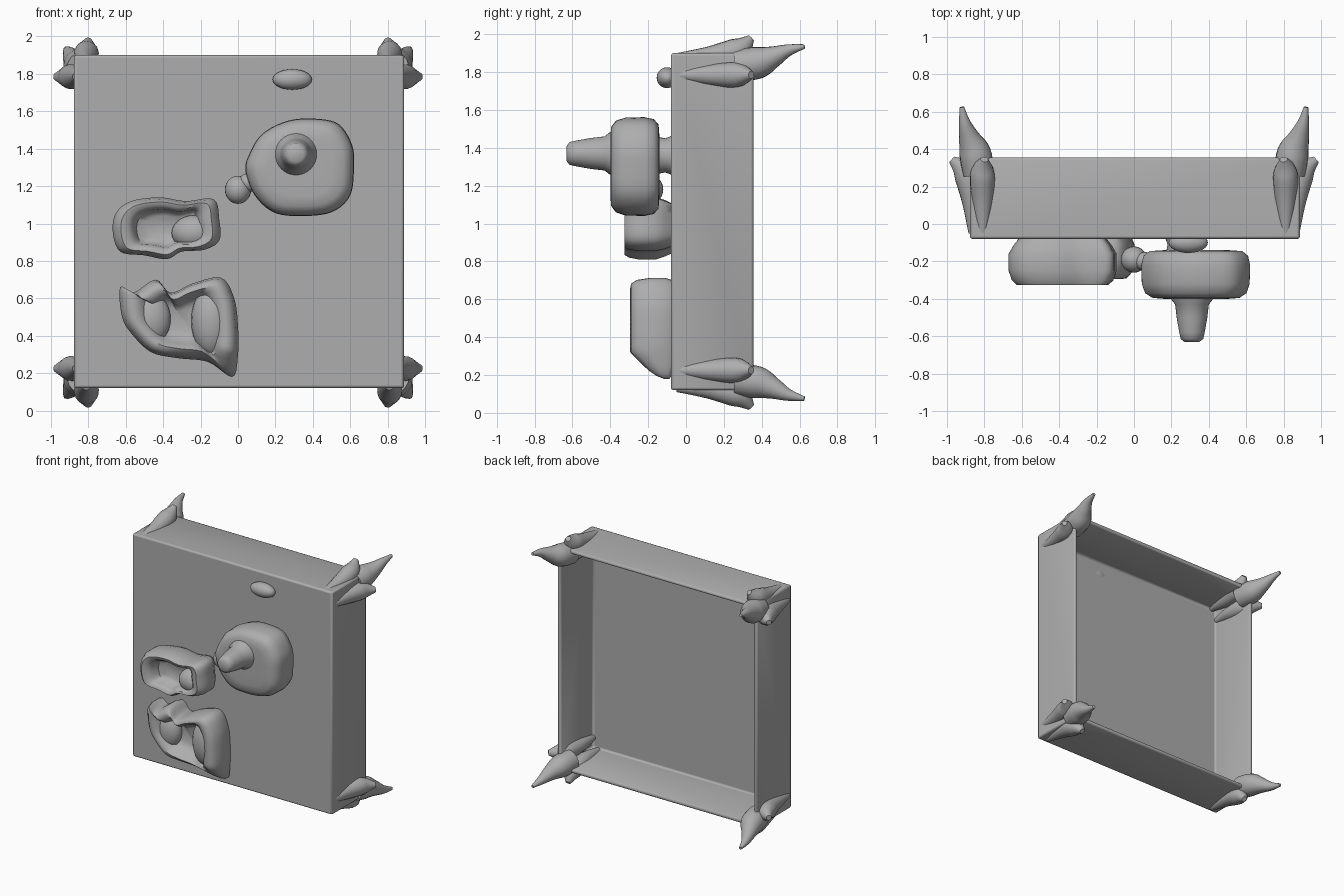
import bpy, bmesh, math
from mathutils import Vector

if "Cube" in bpy.data.objects:
    bpy.data.objects.remove(bpy.data.objects["Cube"])

# Dark grey used by every part
GREY = bpy.data.materials.new("dark_grey")
GREY.diffuse_color = (0.42, 0.42, 0.42, 1)
GREY.use_nodes = True
GREY.node_tree.nodes["Principled BSDF"].inputs["Base Color"].default_value = GREY.diffuse_color


def make(name, bm, angle=50):
    bmesh.ops.recalc_face_normals(bm, faces=bm.faces)
    me = bpy.data.meshes.new(name)
    bm.to_mesh(me)
    bm.free()
    me.materials.append(GREY)
    ob = bpy.data.objects.new(name, me)
    bpy.context.collection.objects.link(ob)
    bpy.ops.object.select_all(action='DESELECT')
    ob.select_set(True)
    bpy.context.view_layer.objects.active = ob
    bpy.ops.object.shade_smooth_by_angle(angle=math.radians(angle))
    return ob


def skin_rings(bm, rings):
    """Bridge equal-sized rings of points and cap both ends."""
    vs = [[bm.verts.new(p) for p in r] for r in rings]
    n = len(vs[0])
    for a, b in zip(vs, vs[1:]):
        for i in range(n):
            bm.faces.new((a[i], a[(i + 1) % n], b[(i + 1) % n], b[i]))
    bm.faces.new(vs[0])
    bm.faces.new(vs[-1])


def spline(pts, steps, closed):
    """Catmull-Rom through the given vectors."""
    n, out = len(pts), []
    for i in range(n if closed else n - 1):
        get = (lambda k: pts[k % n]) if closed else (lambda k: pts[min(max(k, 0), n - 1)])
        p0, p1, p2, p3 = (get(i + k) for k in (-1, 0, 1, 2))
        for s in range(steps):
            t = s / steps
            out.append(0.5 * (2 * p1 + (p2 - p0) * t + (2 * p0 - 5 * p1 + 4 * p2 - p3) * t * t
                              + (3 * p1 - p0 - 3 * p2 + p3) * t ** 3))
    return out if closed else out + [pts[-1]]


def claw(name, pts):
    """Tapered tube through (x, y, z, radius) points."""
    path = spline([Vector(p) for p in pts], 5, False)
    bm, rings = bmesh.new(), []
    for i, p in enumerate(path):
        d = (path[min(i + 1, len(path) - 1)] - path[max(i - 1, 0)]).to_3d().normalized()
        u = d.cross(Vector((0.3, 0, 1))).normalized()
        v = d.cross(u)
        rings.append([p.to_3d() + p.w * (math.cos(a) * u + math.sin(a) * v)
                      for a in (k * math.tau / 16 for k in range(16))])
    skin_rings(bm, rings)
    return make(name, bm)


def pillow(name, outline, layers, steps=5, slope_z=None):
    """Closed xz outline stacked along y; layers are (y, scale).
    Below slope_z the front falls back towards the tray."""
    loop = spline([Vector(p) for p in outline], steps, True)
    c = sum(loop, Vector((0, 0))) / len(loop)
    rings = []
    for y, s in layers:
        ring = [Vector((c.x + (p.x - c.x) * s, y, c.y + (p.y - c.y) * s)) for p in loop]
        for p in ring:
            if slope_z and p.z < slope_z:
                p.y = -.075 + (p.y + .075) * max(.35, 1 - (slope_z - p.z) * 4.5)
        rings.append(ring)
    bm = bmesh.new()
    skin_rings(bm, rings)
    return make(name, bm)


def ball(name, loc, size):
    bm = bmesh.new()
    bmesh.ops.create_uvsphere(bm, u_segments=24, v_segments=14, radius=1)
    for v in bm.verts:
        v.co = Vector(loc) + Vector([a * b for a, b in zip(v.co, size)])
    return make(name, bm)


def circle(cx, cz, r, n=16):
    return [(cx + r * math.cos(k * math.tau / n), cz + r * math.sin(k * math.tau / n))
            for k in range(n)]


# Tray: front panel with four walls, open at the back
bm = bmesh.new()
bmesh.ops.create_cube(bm, size=1)
for v in bm.verts:
    v.co = (0.005 + v.co.x * 1.765, 0.138 + v.co.y * 0.435, 1.01 + v.co.z * 1.78)
bmesh.ops.delete(bm, geom=[f for f in bm.faces if f.calc_center_median().y > 0.3],
                 context='FACES')
tray = make("tray", bm, 30)
m = tray.modifiers.new("walls", 'SOLIDIFY')
m.thickness, m.offset, m.use_even_offset = 0.03, -1, True
m = tray.modifiers.new("soft_edges", 'BEVEL')
m.width, m.segments = 0.013, 2

# Three claws on every corner
MID = 1.005
for sx, side in ((-1, "left"), (1, "right")):
    for sz, level in ((-1, "bottom"), (1, "top")):
        shapes = {
            "side_claw": [(.86, -.05, .78, .025), (.865, .12, .78, .055),
                          (.90, .27, .78, .065), (.975, .345, .78, .02)],
            "outer_claw": [(.81, -.05, .87, .025), (.81, .12, .875, .055),
                           (.81, .27, .91, .065), (.80, .345, .975, .02)],
            "back_claw": [(.83, .27, .83, .085), (.85, .38, .845, .085), (.88, .46, .875, .058),
                          (.905, .54, .91, .032), (.92, .625, .93, .012)]}
        for part, pts in shapes.items():
            claw(f"{level}_{side}_{part}",
                 [(sx * x, y, MID + sz * z, r) for x, y, z, r in pts])

# Round knob with its shaft and mount
pillow("knob", [(.62, 1.30), (.61, 1.42), (.54, 1.53), (.42, 1.56), (.27, 1.55), (.13, 1.48),
                (.06, 1.37), (.04, 1.28), (.09, 1.15), (.19, 1.06), (.33, 1.04), (.50, 1.06),
                (.60, 1.15)],
       [(-.14, .6), (-.145, .85), (-.17, .96), (-.22, 1), (-.32, .99), (-.37, .93),
        (-.395, .8), (-.40, .6), (-.40, .3)])
pillow("knob_shaft", circle(.31, 1.37, .1),
       [(-.37, 1.15), (-.405, 1.1), (-.43, .9), (-.5, .82), (-.58, .68), (-.615, .6),
        (-.63, .4)], 2)
pillow("knob_mount", circle(.27, 1.36, .1), [(-.07, 1.05), (-.11, .9), (-.16, 1)], 2)

# Small bumps
ball("knob_side_bump", (0, -.19, 1.18), (.07, .07, .075))
ball("bump_stalk", (.06, -.20, 1.22), (.06, .05, .05))
ball("upper_bump", (.29, -.10, 1.77), (.105, .055, .055))

# Oval lump with a hollow front
pillow("oval_lump", [(-.67, .96), (-.65, 1.06), (-.57, 1.12), (-.42, 1.14), (-.28, 1.12),
                     (-.13, 1.13), (-.10, 1.02), (-.10, .91), (-.18, .86), (-.30, .85),
                     (-.38, .81), (-.50, .83), (-.63, .85)],
       [(-.075, .8), (-.11, .9), (-.16, 1), (-.25, 1), (-.30, .94), (-.325, .85), (-.32, .72),
        (-.29, .62), (-.23, .56), (-.21, .4)])
ball("oval_lump_bead", (-.23, -.22, .95), (.125, .09, .095))

# Jagged lump with a hollow between two lobes
pillow("jagged_lump", [(-.63, .66), (-.56, .63), (-.44, .70), (-.36, .63), (-.24, .68),
                       (-.09, .71), (-.02, .60), (0, .45), (.0, .30), (-.03, .18), (-.16, .26),
                       (-.32, .28), (-.46, .31), (-.56, .40), (-.62, .50)],
       [(-.075, .95), (-.11, 1), (-.19, 1), (-.26, .95), (-.29, .86), (-.295, .75),
        (-.27, .62), (-.21, .52), (-.19, .3)], slope_z=.32)
ball("jagged_lump_left_lobe", (-.47, -.20, .49), (.11, .075, .14))
ball("jagged_lump_right_lobe", (-.14, -.19, .48), (.11, .1, .19))
